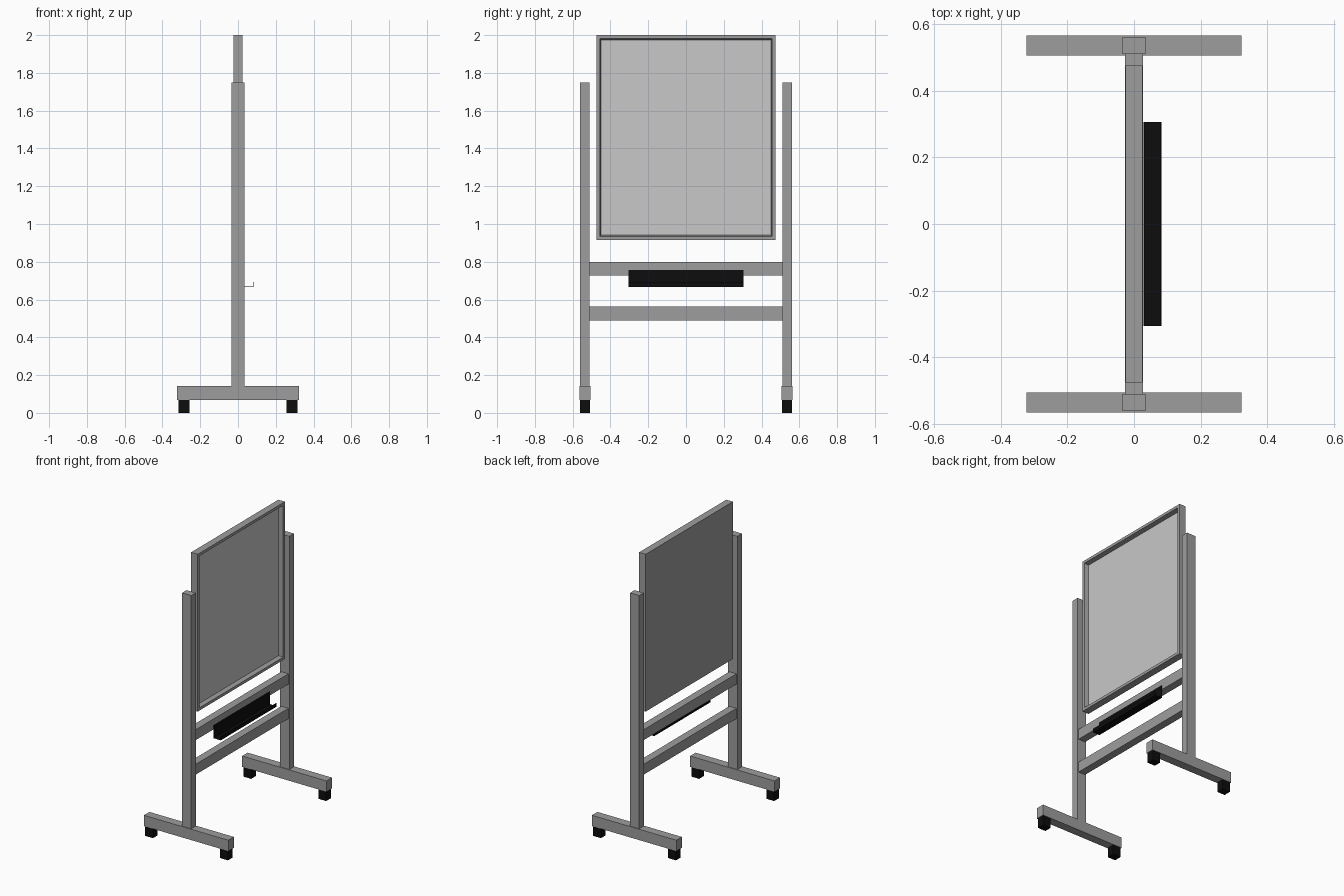
import bpy
import bmesh
from mathutils import Vector

cube = bpy.data.objects.get("Cube")
if cube:
    bpy.data.objects.remove(cube, do_unlink=True)


def material(name, value):
    mat = bpy.data.materials.new(name)
    mat.use_nodes = True
    colour = (value, value, value, 1)
    mat.diffuse_color = colour
    mat.node_tree.nodes["Principled BSDF"].inputs["Base Color"].default_value = colour
    return mat


frame_grey = material("frame_grey", 0.34)
panel_grey = material("panel_light_grey", 0.58)
black = material("black", 0.004)


def box(name, low, high, mat):
    """Box between two opposite corners."""
    low, high = Vector(low), Vector(high)
    bm = bmesh.new()
    bmesh.ops.create_cube(bm, size=1)
    bmesh.ops.scale(bm, vec=high - low, verts=bm.verts)
    bmesh.ops.translate(bm, vec=(low + high) / 2, verts=bm.verts)
    mesh = bpy.data.meshes.new(name)
    bm.to_mesh(mesh)
    bm.free()
    mesh.materials.append(mat)
    obj = bpy.data.objects.new(name, mesh)
    bpy.context.collection.objects.link(obj)
    return obj


# Board: solid frame with a recessed writing panel on the +x side
board = box("board", (-0.025, -0.475, 0.915), (0.025, 0.475, 2.0), frame_grey)
board.data.materials.append(panel_grey)
bm = bmesh.new()
bm.from_mesh(board.data)
bm.normal_update()
panel = max(bm.faces, key=lambda f: f.normal.x)
bmesh.ops.inset_region(bm, faces=[panel], thickness=0.027)
bmesh.ops.inset_region(bm, faces=[panel], thickness=0.009)
bmesh.ops.translate(bm, vec=(-0.03, 0, 0), verts=panel.verts)
panel.material_index = 1
bm.to_mesh(board.data)
bm.free()

# Uprights, feet and castors on each side
for side, s in (("left", 1), ("right", -1)):
    y = s * 0.535
    box(side + "_upright", (-0.035, y - 0.025, 0.14), (0.035, y + 0.025, 1.75), frame_grey)
    box(side + "_foot", (-0.322, y - 0.03, 0.067), (0.322, y + 0.03, 0.142), frame_grey)
    for end, x in (("front", 0.286), ("back", -0.286)):
        box(f"{side}_{end}_castor", (x - 0.03, y - 0.026, 0), (x + 0.03, y + 0.026, 0.067), black)

# Cross rails
for name, z in (("upper_rail", 0.728), ("lower_rail", 0.49)):
    box(name, (-0.027, -0.51, z), (0.027, 0.51, z + 0.072), frame_grey)

# Pen tray of thin sheet: back plate, floor and lip
box("tray_back", (0.028, -0.305, 0.667), (0.031, 0.305, 0.757), black)
box("tray_floor", (0.031, -0.305, 0.667), (0.082, 0.305, 0.67), black)
box("tray_lip", (0.079, -0.305, 0.67), (0.082, 0.305, 0.692), black)
